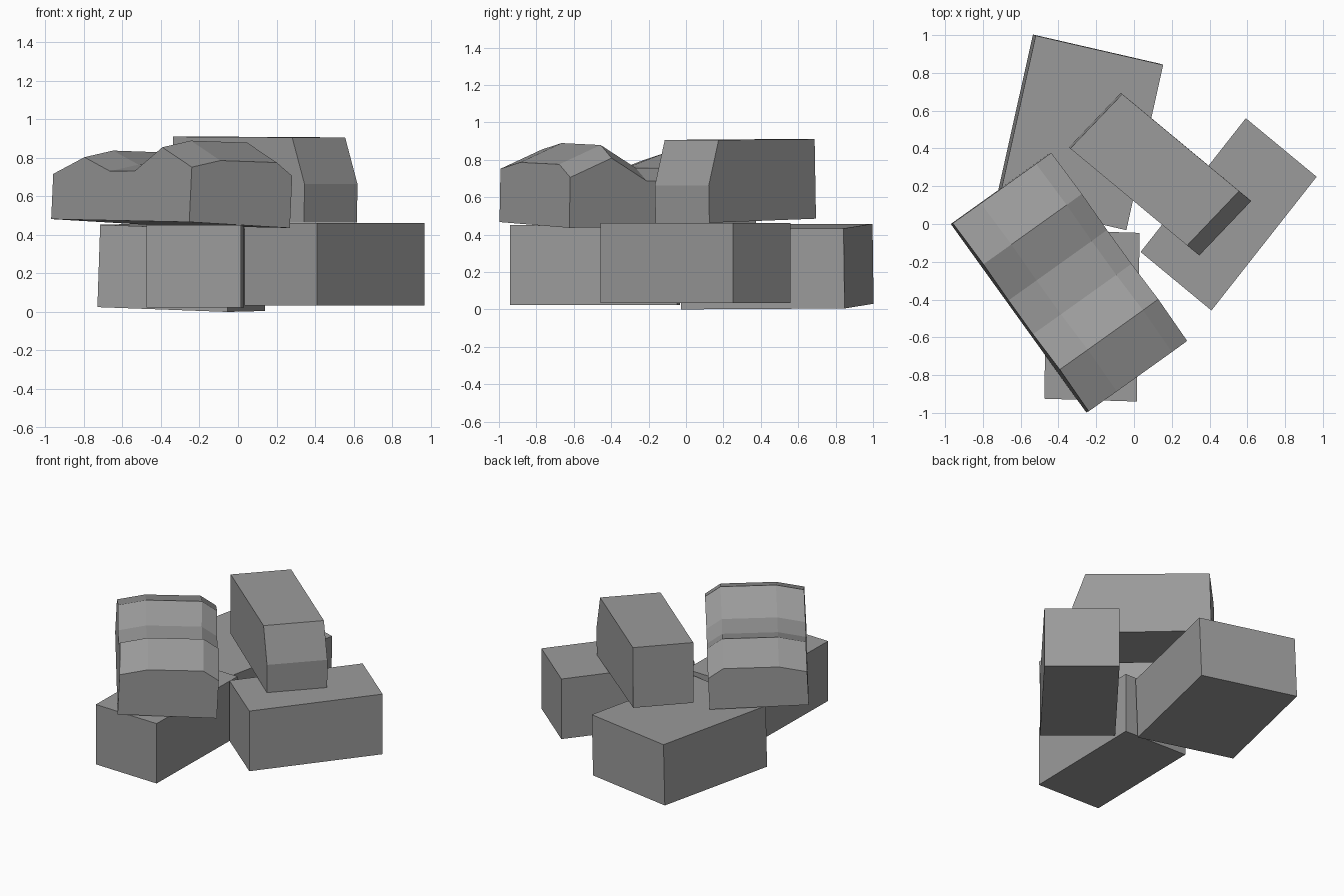
import bpy, bmesh
from mathutils import Vector

if "Cube" in bpy.data.objects:
    bpy.data.objects.remove(bpy.data.objects["Cube"])

# Dark grey shared by all bricks
grey = bpy.data.materials.new("dark_grey")
grey.diffuse_color = (.33, .33, .33, 1)
grey.use_nodes = True
grey.node_tree.nodes["Principled BSDF"].inputs["Base Color"].default_value = grey.diffuse_color


def block(name, origin, along, across, stations, section=((0, 0), (1, 0))):
    """Flat-faced block on a tilted base. stations: (fraction along, height);
    section: (fraction across, extra height)."""
    o, a, b = Vector(origin), Vector(along), Vector(across)
    up = a.cross(b).normalized()
    bm = bmesh.new()
    rings = []
    for s, h in stations:
        base = [o + a * s, o + a * s + b]
        top = [o + a * s + b * u + up * (h + dh) for u, dh in reversed(section)]
        rings.append([bm.verts.new(p) for p in base + top])
    for r, q in zip(rings, rings[1:]):
        n = len(r)
        for i in range(n):
            j = (i + 1) % n
            bm.faces.new((r[i], r[j], q[j], q[i]))
    bm.faces.new(rings[0])
    bm.faces.new(rings[-1])
    bmesh.ops.recalc_face_normals(bm, faces=bm.faces)
    mesh = bpy.data.meshes.new(name)
    bm.to_mesh(mesh)
    bm.free()
    mesh.materials.append(grey)
    obj = bpy.data.objects.new(name, mesh)
    bpy.context.collection.objects.link(obj)


def flat(h):
    return ((0, h), (1, h))


# Lower layer: three plain bricks
block("lower_brick_back", (-.055, -.027, 0), (.195, .875, .005),
      (-.675, .155, .025), flat(.428))
block("lower_brick_front", (-.475, -.925, .024), (.49, -.015, 0),
      (.015, .893, 0), flat(.427))
block("lower_brick_right", (.41, -.458, .033), (.557, .708, 0),
      (-.375, .31, 0), flat(.429))

# Upper layer: brick with one bevelled end
block("upper_brick_bevelled", (-.345, .407, .485), (.687, -.57, -.022),
      (.275, .288, 0), ((0, .425), (.9, .441), (1, .2)))

# Upper layer: loaf-like brick with two humps and sloped shoulders
block("upper_brick_humped", (-.97, .0, .482), (.717, -.997, -.015),
      (.522, .373, -.031),
      ((0, .235), (.22, .325), (.41, .255), (.59, .26), (.78, .385), (1, .285)),
      ((0, 0), (.28, .043), (.84, .05), (1, -.015)))
